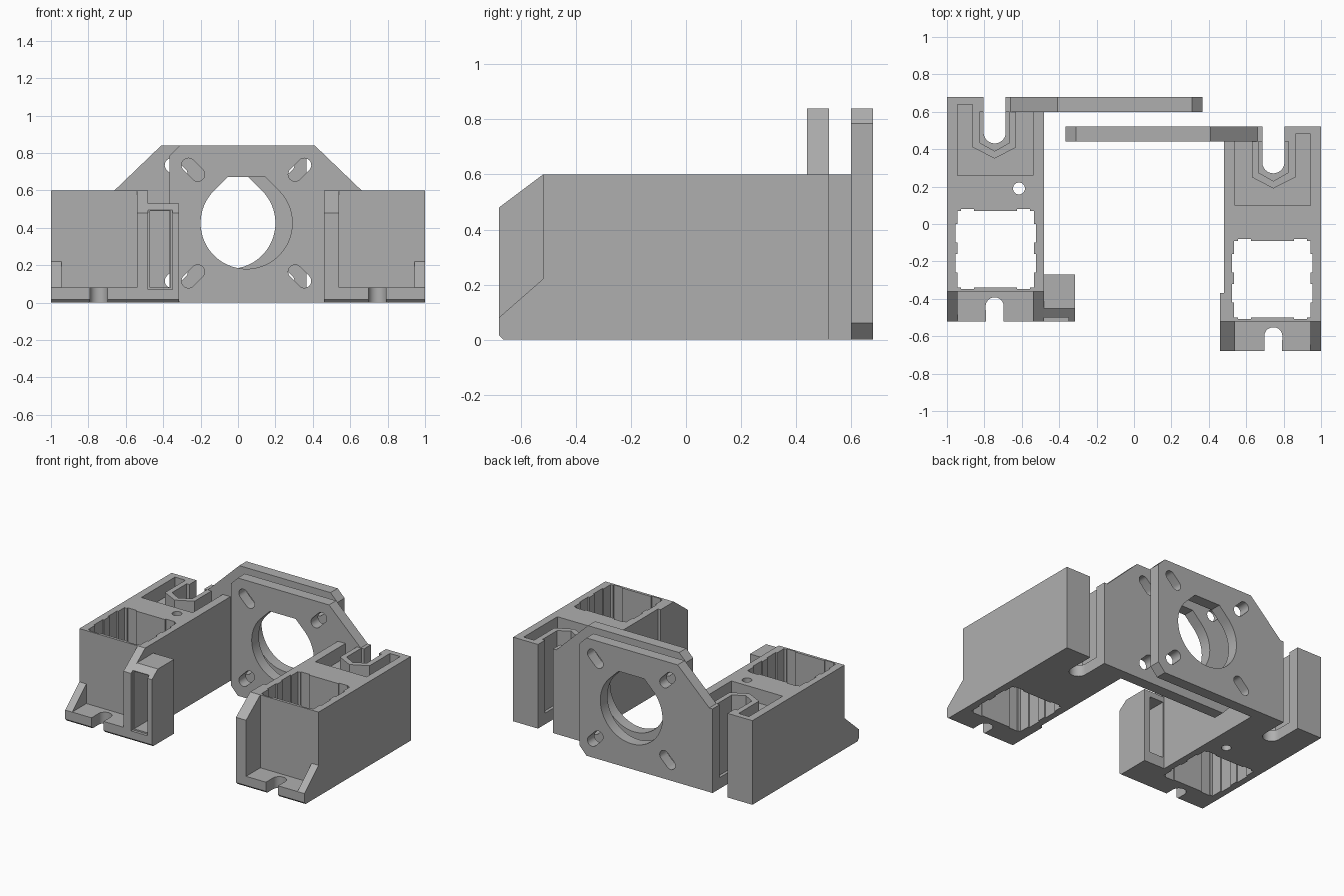
import bpy, bmesh
from math import pi, cos, sin, radians

if "Cube" in bpy.data.objects:
    bpy.data.objects.remove(bpy.data.objects["Cube"])

grey = bpy.data.materials.new("matte grey plastic")
grey.use_nodes = True
GREY = (0.43, 0.43, 0.43, 1)
grey.diffuse_color = GREY
grey.node_tree.nodes["Principled BSDF"].inputs["Base Color"].default_value = GREY

SHIFT = -0.16   # the left bracket is the mirrored right one, moved forward
side = -1       # bracket being built: -1 right, 1 left


def prism(name, axis, pts, lo, hi):
    """Extrude a 2D outline along an axis: x uses (y,z), y uses (x,z), z uses (x,y)."""
    def place(p, h):
        co = {"x": (h, p[0], p[1]), "y": (p[0], h, p[1]), "z": (p[0], p[1], h)}[axis]
        return co if side < 0 else (-co[0], co[1] + SHIFT, co[2])
    bm = bmesh.new()
    a = [bm.verts.new(place(p, lo)) for p in pts]
    b = [bm.verts.new(place(p, hi)) for p in pts]
    bm.faces.new(a)
    bm.faces.new(b)
    for i in range(len(pts)):
        j = (i + 1) % len(pts)
        bm.faces.new((a[i], a[j], b[j], b[i]))
    bmesh.ops.recalc_face_normals(bm, faces=bm.faces)
    me = bpy.data.meshes.new(name)
    bm.to_mesh(me)
    bm.free()
    me.materials.append(grey)
    ob = bpy.data.objects.new(name, me)
    bpy.context.collection.objects.link(ob)
    return ob


def box(x0, x1, y0, y1, z0, z1):
    return prism("cutter", "z", [(x0, y0), (x1, y0), (x1, y1), (x0, y1)], z0, z1)


def arc(cx, cy, r, a0, a1, n=24):
    return [(cx + r * cos(radians(a0 + (a1 - a0) * i / n)),
             cy + r * sin(radians(a0 + (a1 - a0) * i / n))) for i in range(n + 1)]


def carve(ob, cutters):
    """Subtract every cutter, bake the result and drop the cutters."""
    for c in cutters:
        m = ob.modifiers.new("cut", "BOOLEAN")
        m.operation, m.solver, m.object = "DIFFERENCE", "EXACT", c
        c.hide_render = True
    dg = bpy.context.evaluated_depsgraph_get()
    me = bpy.data.meshes.new_from_object(ob.evaluated_get(dg))
    ob.modifiers.clear()
    ob.data = me
    for c in cutters:
        bpy.data.objects.remove(c)
    bpy.ops.object.select_all(action="DESELECT")
    bpy.context.view_layer.objects.active = ob
    ob.select_set(True)
    bpy.ops.object.shade_smooth_by_angle(angle=radians(30))


def build_body(tag):
    body = prism(tag + "_body", "x", [(-0.505, 0), (-0.52, 0.015), (-0.52, 0.48), (-0.36, 0.6),
                                      (0.68, 0.6), (0.68, 0)], -1, -0.48)
    cuts = [
        # front foot niche and low outer gusset
        box(-0.945, -0.54, -1, -0.36, 0.08, 1),
        prism("cutter", "x", [(-0.6, 0.01), (-0.36, 0.22), (-0.36, 1), (-0.6, 1)], -1.1, -0.93),
        # screw notch in the foot
        prism("cutter", "z", [(-0.79, -0.6)] + arc(-0.745, -0.44, 0.048, 180, 0)
              + [(-0.697, -0.6)], -0.1, 0.2),
        # square rod pocket
        box(-0.945, -0.535, -0.34, 0.07, -0.1, 1),
    ]
    # shallow grooves between the pocket ribs
    for c in (-0.21, -0.05):
        cuts.append(box(-0.955, -0.525, c - 0.05, c + 0.05, -0.2, 1.1))
    for c in (-0.89, -0.59):
        cuts.append(box(c - 0.035, c + 0.035, -0.348, 0.08, -0.3, 1.2))
    # recess around the nut housing
    cuts.append(prism("cutter", "z", [
        (-0.945, 0.26), (-0.54, 0.26), (-0.54, 0.6), (-0.63, 0.6), (-0.63, 0.41),
        (-0.745, 0.35), (-0.863, 0.41), (-0.863, 0.64), (-0.945, 0.64)], 0.5, 1))
    # nut chamber and rear rod slot
    cuts.append(prism("cutter", "z", [(-0.825, 0.6), (-0.825, 0.435), (-0.745, 0.39),
                                      (-0.665, 0.435), (-0.665, 0.6)], 0.08, 1))
    cuts.append(prism("cutter", "z", [(-0.804, 0.8)] + arc(-0.745, 0.49, 0.059, 180, 360)
                      + [(-0.686, 0.8)], -0.1, 1))
    if side < 0:
        cuts.append(prism("cutter", "z", arc(-0.615, 0.19, 0.032, 0, 345, 23), -0.1, 1))
    carve(body, cuts)


def build_motor_plate(tag):
    plate = prism(tag + "_motor_plate", "y", [
        (-0.48, 0), (0.31, 0), (0.365, 0.06), (0.365, 0.785), (0.31, 0.84), (-0.41, 0.84),
        (-0.66, 0.6), (-0.48, 0.6)], 0.6, 0.68)
    cx, cz, r = -0.045, 0.425, 0.245
    # round opening with a flattened teardrop top
    k = r * (2 ** 0.5 - 1)
    cuts = [prism("cutter", "y", arc(cx, cz, r, 135, 405, 60) + [(cx + k, cz + r), (cx - k, cz + r)],
                  0.5, 0.8)]
    # diagonal screw slots
    for sx in (-1, 1):
        for sz in (-1, 1):
            px, pz, d = cx + sx * 0.285, cz + sz * 0.285, 0.025
            a = 45 if sx * sz > 0 else 135
            ux, uz = cos(radians(a)) * d * 1.4, sin(radians(a)) * d * 1.4
            cuts.append(prism("cutter", "y", arc(px + ux, pz + uz, 0.037, a - 90, a + 90, 12)
                              + arc(px - ux, pz - uz, 0.037, a + 90, a + 270, 12), 0.5, 0.8))
    carve(plate, cuts)


def build_switch_holder():
    holder = prism("right_switch_holder", "x", [(-0.505, 0), (-0.52, 0.015), (-0.52, 0.48),
                                                (-0.453, 0.53), (-0.27, 0.53), (-0.27, 0)],
                   -0.48, -0.315)
    carve(holder, [box(-0.47, -0.362, -1, 0, 0.08, 0.49),
                   box(-0.49, -0.35, -1, -0.5, 0.07, 0.5)])


for side, tag in ((-1, "right"), (1, "left")):
    build_body(tag)
    build_motor_plate(tag)
    if side < 0:
        build_switch_holder()
    else:
        # thickened front part of the inner wall
        prism("left_wall_pad", "x", [(-0.505, 0), (-0.52, 0.015), (-0.52, 0.48), (-0.36, 0.6),
                                     (-0.21, 0.6), (-0.21, 0)], -0.48, -0.46)
